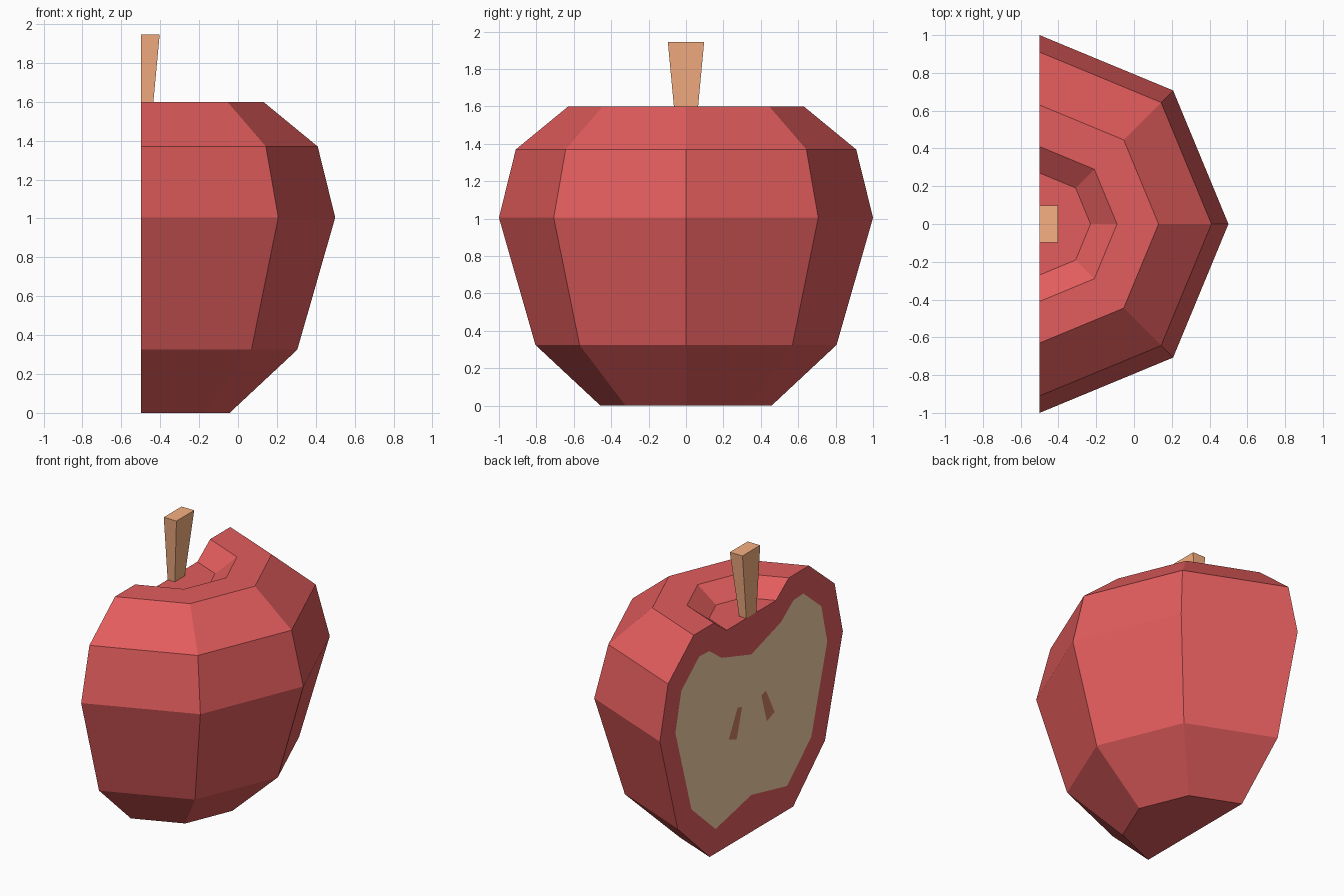
import bpy, bmesh
from math import radians, sin, cos

if "Cube" in bpy.data.objects:
    bpy.data.objects.remove(bpy.data.objects["Cube"])

CUT = -0.5  # x of the flat sliced side
# (radius, height) from bottom centre to top dimple centre
SKIN = [(0, 0), (.457, 0), (.805, .325), (1, 1.005), (.91, 1.37),
        (.63, 1.6), (.41, 1.6), (.27, 1.497), (0, 1.497)]
FLESH = [(0, .255), (.39, .168), (.655, .405), (.83, 1), (.765, 1.268),
         (.57, 1.43), (.46, 1.426), (.325, 1.327), (0, 1.227)]
SEED = [(.105, .905), (.155, .917), (.25, .735), (.165, .703)]


def material(name, rgb):
    m = bpy.data.materials.new(name)
    m.diffuse_color = (*rgb, 1)
    m.use_nodes = True
    m.node_tree.nodes["Principled BSDF"].inputs["Base Color"].default_value = m.diffuse_color
    return m


def finish(name, bm, mat):
    me = bpy.data.meshes.new(name)
    bm.to_mesh(me)
    bm.free()
    me.materials.append(mat)
    ob = bpy.data.objects.new(name, me)
    bpy.context.collection.objects.link(ob)
    return ob


def flat_shape(name, yz, x, mat):
    """Flat polygon facing -x."""
    bm = bmesh.new()
    f = bm.faces.new([bm.verts.new((x, y, z)) for y, z in yz])
    f.normal_update()
    if f.normal.x > 0:
        f.normal_flip()
    return finish(name, bm, mat)


red = material("skin_red", (.76, .108, .108))
cream = material("flesh_cream", (.93, .64, .38))
brown = material("seed_brown", (.62, .22, .133))
wood = material("stem_wood", (.93, .434, .223))

# Skin: half of an eight-sided lathe, plus the rim on the sliced side
bm = bmesh.new()
cols = [[bm.verts.new((CUT + r * cos(a), r * sin(a), z)) for r, z in SKIN]
        for a in (radians(-90 + 45 * k) for k in range(5))]
rims = [[bm.verts.new((CUT, s * r, z)) for r, z in FLESH] for s in (1, -1)]
strips = list(zip(cols, cols[1:])) + [(cols[4], rims[0]), (rims[1], cols[0])]
for a, b in strips:
    for i in range(len(SKIN) - 1):
        bm.faces.new((a[i], b[i], b[i + 1], a[i + 1]))
bmesh.ops.remove_doubles(bm, verts=bm.verts, dist=1e-4)
bmesh.ops.recalc_face_normals(bm, faces=bm.faces)
finish("apple_skin", bm, red)

# Flesh filling the rim
flat_shape("apple_flesh", FLESH + [(-y, z) for y, z in FLESH[-2:0:-1]], CUT, cream)

# Two mirrored seeds
for side, s in (("left", 1), ("right", -1)):
    flat_shape("seed_" + side, [(s * y, z) for y, z in SEED], CUT - .003, brown)

# Stem: halved, flaring upward
bm = bmesh.new()
bmesh.ops.create_cube(bm, size=2)
for v in bm.verts:
    top = v.co.z > 0
    w = .097 if top else .055
    v.co = (CUT + (w if v.co.x > 0 else 0), w * v.co.y, 1.945 if top else 1.497)
finish("stem", bm, wood)
